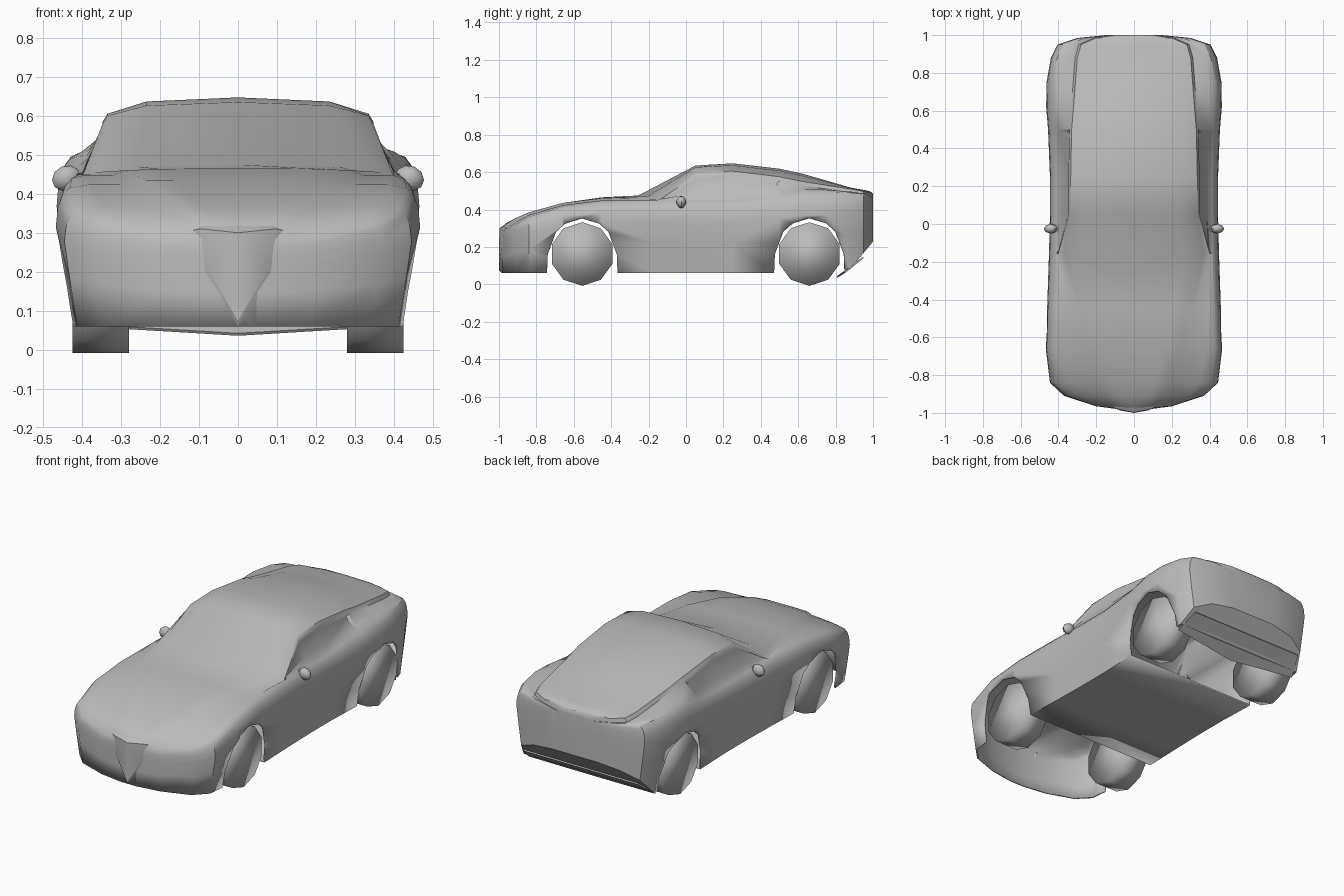
import bpy, bmesh, math
from mathutils import Vector, Matrix

old = bpy.data.objects.get("Cube")
if old:
    bpy.data.objects.remove(old, do_unlink=True)

# One paint for the whole model
paint = bpy.data.materials.new("plain_grey")
paint.use_nodes = True
GREY = (0.5, 0.5, 0.5, 1)
paint.diffuse_color = GREY
paint.node_tree.nodes["Principled BSDF"].inputs["Base Color"].default_value = GREY


def add_object(name, bm):
    mesh = bpy.data.meshes.new(name)
    bm.to_mesh(mesh)
    bm.free()
    mesh.materials.append(paint)
    obj = bpy.data.objects.new(name, mesh)
    bpy.context.collection.objects.link(obj)
    return obj


def add_faces(name, verts, faces):
    bm = bmesh.new()
    vs = [bm.verts.new(v) for v in verts]
    for f in faces:
        bm.faces.new([vs[i] for i in f])
    return add_object(name, bm)


def smooth(obj, degrees):
    bpy.ops.object.select_all(action='DESELECT')
    obj.select_set(True)
    bpy.context.view_layer.objects.active = obj
    bpy.ops.object.shade_smooth_by_angle(angle=math.radians(degrees))


# Body stations: y, half width, shoulder height, roof edge x, roof edge z, centre z
STATIONS = [
    (-.985, .05, .27, .03, .29, .30),
    (-.965, .20, .29, .09, .32, .325),
    (-.91, .37, .33, .125, .355, .355),
    (-.84, .445, .37, .165, .385, .385),
    (-.66, .467, .425, .235, .435, .435),
    (-.45, .46, .45, .29, .46, .465),
    (-.255, .45, .455, .37, .455, .475),
    (.05, .445, .455, .335, .6, .635),
    (.25, .445, .455, .335, .605, .647),
    (.5, .455, .475, .33, .575, .618),
    (.62, .465, .5, .32, .55, .592),
    (.75, .463, .505, .31, .53, .555),
    (.88, .44, .5, .3, .51, .517),
    (.95, .405, .49, .28, .497, .505),
    (.985, .3, .48, .2, .488, .497),
    (1, .15, .46, .1, .475, .485),
]
SCREEN_BASE = 6


def section(index):
    y, w, s, rx, rz, c = STATIONS[index]
    b = .06 + max(0, y - .86) * 1.2
    h = s - b
    step = (rx + .03, rz - .012) if y < 0 else (rx + .012, rz - .02)
    hip = (.925 * w, s - .01)
    mid = (hip[0] * .7 + step[0] * .3, hip[1] * .7 + step[1] * .3 + .006)
    half = [(.925 * w, b), (.97 * w, b + .4 * h), (w, b + .7 * h),
            (.99 * w, b + .83 * h), (.965 * w, b + .92 * h), hip, mid, step,
            (rx, rz), (.7 * rx, rz + .75 * (c - rz)), (0, c)]
    ring = half + [(-x, z) for x, z in reversed(half[:-1])]
    bow = .1 if index == SCREEN_BASE else 0
    return [Vector((x, y + bow * min(1, (x / .37) ** 2), z)) for x, z in ring]


# Lofted body
bm = bmesh.new()
rings = [[bm.verts.new(p) for p in section(i)] for i in range(len(STATIONS))]
count = len(rings[0])
panes = []
for j in range(len(rings) - 1):
    for i in range(count):
        k = (i + 1) % count
        face = bm.faces.new((rings[j][i], rings[j][k], rings[j + 1][k], rings[j + 1][i]))
        if SCREEN_BASE <= j < SCREEN_BASE + 3 and i in (5, 6, count - 7, count - 8):
            panes.append(face)
bm.faces.new(rings[0])
bm.faces.new(rings[-1])
bmesh.ops.recalc_face_normals(bm, faces=bm.faces[:])
# Side windows sunk into the cabin
bmesh.ops.inset_region(bm, faces=panes, thickness=.014, depth=-.008, use_even_offset=True)
body = add_object("body_shell", bm)

# Wheel arches cut through the full width
AXLES = (-.555, .66)
right_half = [(.195, -.1), (.185, .16), (.14, .28), (.09, .325), (0, .353)]
arch = right_half + [(-y, z) for y, z in reversed(right_half[:-1])]
bm = bmesh.new()
for axle in AXLES:
    f = bm.faces.new([bm.verts.new((-.6, axle + y, z)) for y, z in arch])
    ext = bmesh.ops.extrude_face_region(bm, geom=[f])
    bmesh.ops.translate(bm, vec=(1.2, 0, 0),
                        verts=[g for g in ext["geom"] if isinstance(g, bmesh.types.BMVert)])
bmesh.ops.recalc_face_normals(bm, faces=bm.faces[:])
cutter = add_object("arch_cutter", bm)
cutter.hide_render = True
mod = body.modifiers.new("arches", 'BOOLEAN')
mod.operation = 'DIFFERENCE'
mod.solver = 'EXACT'
mod.object = cutter
graph = bpy.context.evaluated_depsgraph_get()
cut_mesh = bpy.data.meshes.new_from_object(body.evaluated_get(graph))
body.modifiers.clear()
body.data = cut_mesh
bpy.data.objects.remove(cutter, do_unlink=True)


# Open the wheel bays and the underside of the nose
def is_open(face):
    p, n = face.calc_center_median(), face.normal
    in_bay = any(abs(p.y - a) < .2 for a in AXLES)
    tunnel = abs(n.x) < .002 and p.z < .36 and in_bay
    return tunnel or (p.y < -.7 and n.z < -.9 and p.z < .07)


bm = bmesh.new()
bm.from_mesh(cut_mesh)
bm.normal_update()
bmesh.ops.delete(bm, geom=[f for f in bm.faces if is_open(f)], context='FACES')
bm.to_mesh(cut_mesh)
bm.free()
smooth(body, 35)
skin = body.modifiers.new("skin", 'SOLIDIFY')
skin.thickness = .01
skin.offset = -1

# Raised nose shield
shield = add_faces("nose_shield", [
    (.125, -.96, .305), (.1, -.97, .2), (0, -.985, .06),
    (.095, -.978, .31), (.075, -.987, .2), (0, -1, .075),
    (0, -.998, .3), (0, -.94, .338), (.09, -.94, .333)],
    [(3, 4, 1, 0), (4, 5, 2, 1), (6, 5, 4, 3), (3, 8, 7, 6), (0, 8, 3)])
shield.modifiers.new("mirror", 'MIRROR')
smooth(shield, 35)

# Lower rear valance
valance = add_faces("rear_valance", [
    (-.4, .85, .06), (0, .81, .036), (.4, .85, .06), (.36, .95, .14), (-.36, .95, .14)],
    [(0, 4, 1), (1, 4, 3), (1, 3, 2)])
lip = valance.modifiers.new("thickness", 'SOLIDIFY')
lip.thickness = .008

# Ten-sided wheels and door mirrors
for side, sx in (("left", 1), ("right", -1)):
    for end, axle in zip(("front", "rear"), AXLES):
        bm = bmesh.new()
        place = Matrix.Translation((sx * .352, axle, .162)) @ Matrix.Rotation(math.pi / 2, 4, 'Y')
        spin = Matrix.Rotation(math.pi / 2, 4, 'Z')
        bmesh.ops.create_cone(bm, cap_ends=True, segments=10, radius1=.17, radius2=.17,
                              depth=.145, matrix=place @ spin)
        wheel = add_object(f"{end}_{side}_wheel", bm)
        smooth(wheel, 180)

    bm = bmesh.new()
    head = Matrix.Translation((sx * .44, -.025, .44)) @ Matrix.Rotation(sx * .4, 4, 'Y')
    bmesh.ops.create_uvsphere(bm, u_segments=8, v_segments=5, radius=1,
                              matrix=head @ Matrix.Diagonal((.038, .026, .032, 1)))
    bmesh.ops.create_cube(bm, size=1, matrix=Matrix.Translation((sx * .41, -.025, .445))
                          @ Matrix.Diagonal((.05, .022, .015, 1)))
    smooth(add_object(f"{side}_mirror", bm), 40)
